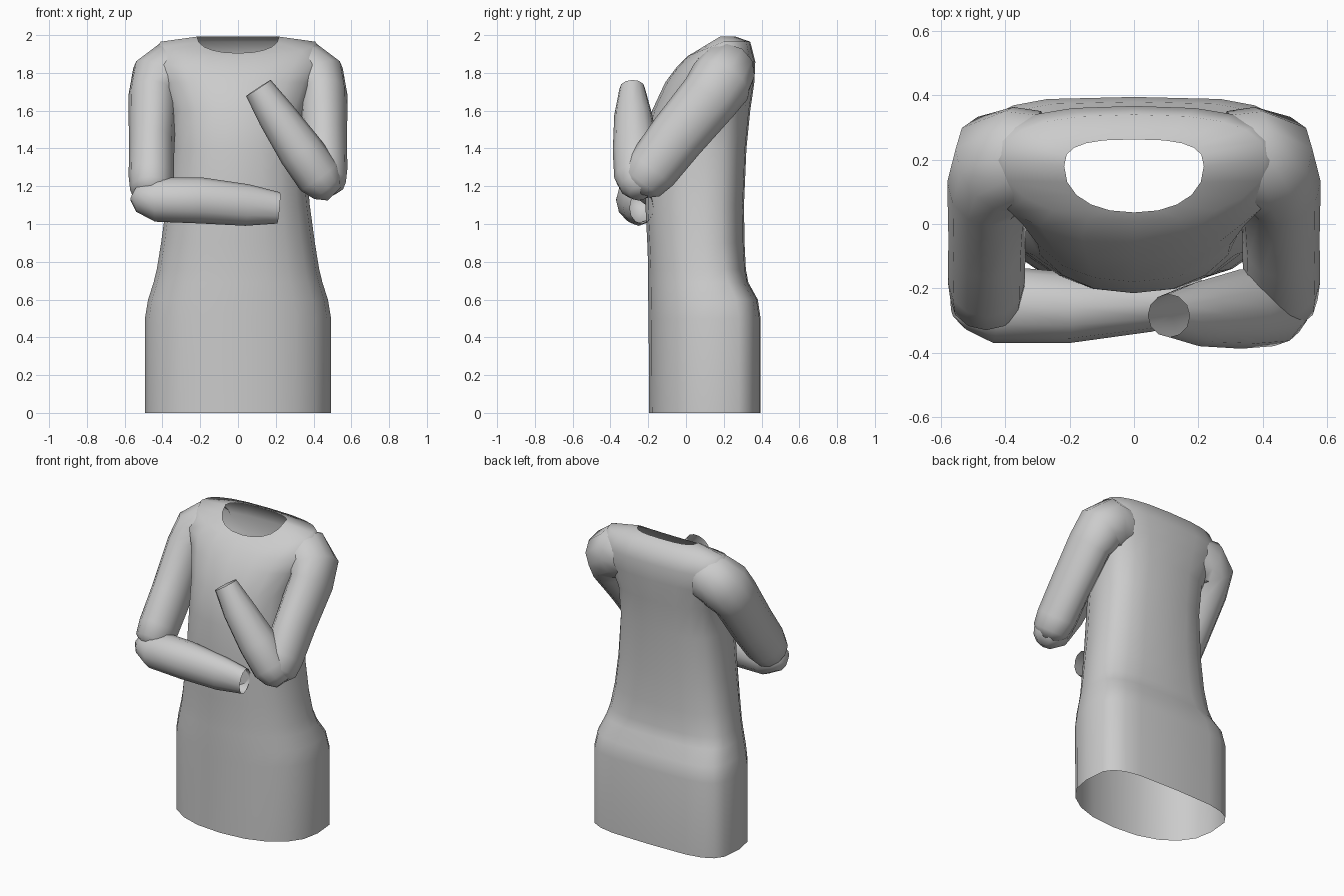
import bpy, bmesh, math
from mathutils import Vector

if "Cube" in bpy.data.objects:
    bpy.data.objects.remove(bpy.data.objects["Cube"])

fabric = bpy.data.materials.new("grey_fabric")
fabric.use_nodes = True
grey = (0.6, 0.6, 0.6, 1)
fabric.diffuse_color = grey
fabric.node_tree.nodes["Principled BSDF"].inputs["Base Color"].default_value = grey


def loft(name, rings, cap_first=False, cap_last=False):
    """Shell skinned through equal-length closed rings of points."""
    bm = bmesh.new()
    loops = [[bm.verts.new(p) for p in ring] for ring in rings]
    for a, b in zip(loops, loops[1:]):
        for i in range(len(a)):
            j = (i + 1) % len(a)
            bm.faces.new((a[i], a[j], b[j], b[i]))
    if cap_first:
        bm.faces.new(loops[0])
    if cap_last:
        bm.faces.new(loops[-1])
    bmesh.ops.recalc_face_normals(bm, faces=bm.faces)
    mesh = bpy.data.meshes.new(name)
    bm.to_mesh(mesh)
    bm.free()
    mesh.materials.append(fabric)
    obj = bpy.data.objects.new(name, mesh)
    bpy.context.collection.objects.link(obj)
    bpy.ops.object.select_all(action='DESELECT')
    obj.select_set(True)
    bpy.context.view_layer.objects.active = obj
    bpy.ops.object.shade_smooth_by_angle(angle=math.radians(65))


def body_ring(z_front, z_back, half_width, front, back, middle, square, n=20):
    """Rounded front half, squarer back half, optional rise towards the back."""
    points = []
    for i in range(n):
        a = 2 * math.pi * i / n
        c, s = math.cos(a), math.sin(a)
        power = 2 / square if s > 0 else 0.9
        depth = back - middle if s > 0 else middle - front
        x = half_width * math.copysign(abs(c) ** power, c)
        y = middle + depth * math.copysign(abs(s) ** power, s)
        rise = min(1, (y - front) / (middle - front))
        points.append((x, y, z_front + (z_back - z_front) * rise))
    return points


def tube(name, path, side, cap_first=False, cap_last=False, n=12):
    """Sleeve: path rows are centre, radius along side, radius across it."""
    centres = [Vector(p[0]) for p in path]
    rings = []
    for k, (_, r_side, r_across) in enumerate(path):
        t = (centres[min(k + 1, len(path) - 1)] - centres[max(k - 1, 0)]).normalized()
        u = Vector(side)
        u = (u - t * u.dot(t)).normalized()
        v = t.cross(u)
        rings.append([centres[k] + u * r_side * math.cos(2 * math.pi * i / n)
                      + v * r_across * math.sin(2 * math.pi * i / n) for i in range(n)])
    loft(name, rings, cap_first, cap_last)


# Dress body: hem, hips, waist, chest, shoulders, neckline
loft("dress_body", [body_ring(*r) for r in (
    (0, 0, .493, -.195, .395, .14, 3.9),
    (.5, .5, .493, -.198, .395, .14, 3.9),
    (.6, .6, .476, -.2, .38, .14, 3.7),
    (.69, .69, .447, -.2, .33, .12, 3.3),
    (.76, .76, .43, -.2, .317, .11, 3),
    (.9, .9, .407, -.205, .31, .1, 2.8),
    (1.1, 1.1, .38, -.215, .307, .1, 2.8),
    (1.4, 1.4, .355, -.215, .32, .1, 2.8),
    (1.6, 1.6, .36, -.18, .34, .12, 2.8),
    (1.75, 1.75, .42, -.11, .362, .18, 2.6),
    (1.83, 1.86, .47, -.05, .367, .19, 2.6),
    (1.89, 1.965, .41, .01, .34, .2, 2.6),
    (1.905, 1.992, .217, .036, .263, .18, 2.8))])

# Upper sleeves, mirrored, with the right elbow slightly lower
for name, m, drop in (("left_upper_sleeve", 1, 0), ("right_upper_sleeve", -1, -.04)):
    tube(name, [((m * x, y, z + drop * (z < 1.5)), a, b) for x, y, z, a, b in (
        (.29, .2, 1.80, .15, .155),
        (.36, .2, 1.79, .16, .178),
        (.425, .185, 1.755, .17, .155),
        (.453, .125, 1.67, .16, .128),
        (.457, -.05, 1.46, .15, .12),
        (.459, -.18, 1.29, .14, .12),
        (.459, -.235, 1.22, .12, .112),
        (.459, -.265, 1.18, .07, .06))], (0, .82, -.57), cap_last=True)

# Raised left forearm and level right forearm, open at the cuffs
tube("left_lower_sleeve", (
    ((.51, -.25, 1.16), .05, .05),
    ((.475, -.25, 1.195), .1, .095),
    ((.43, -.255, 1.25), .125, .123),
    ((.33, -.265, 1.39), .123, .12),
    ((.2, -.28, 1.58), .10, .10),
    ((.108, -.285, 1.72), .067, .078)), (0, 1, 0), cap_first=True)
tube("right_lower_sleeve", (
    ((-.545, -.235, 1.17), .06, .05),
    ((-.51, -.24, 1.15), .09, .09),
    ((-.43, -.25, 1.13), .12, .118),
    ((-.2, -.26, 1.125), .11, .122),
    ((.05, -.25, 1.10), .085, .11),
    ((.215, -.235, 1.085), .063, .083)), (0, 1, 0), cap_first=True)
